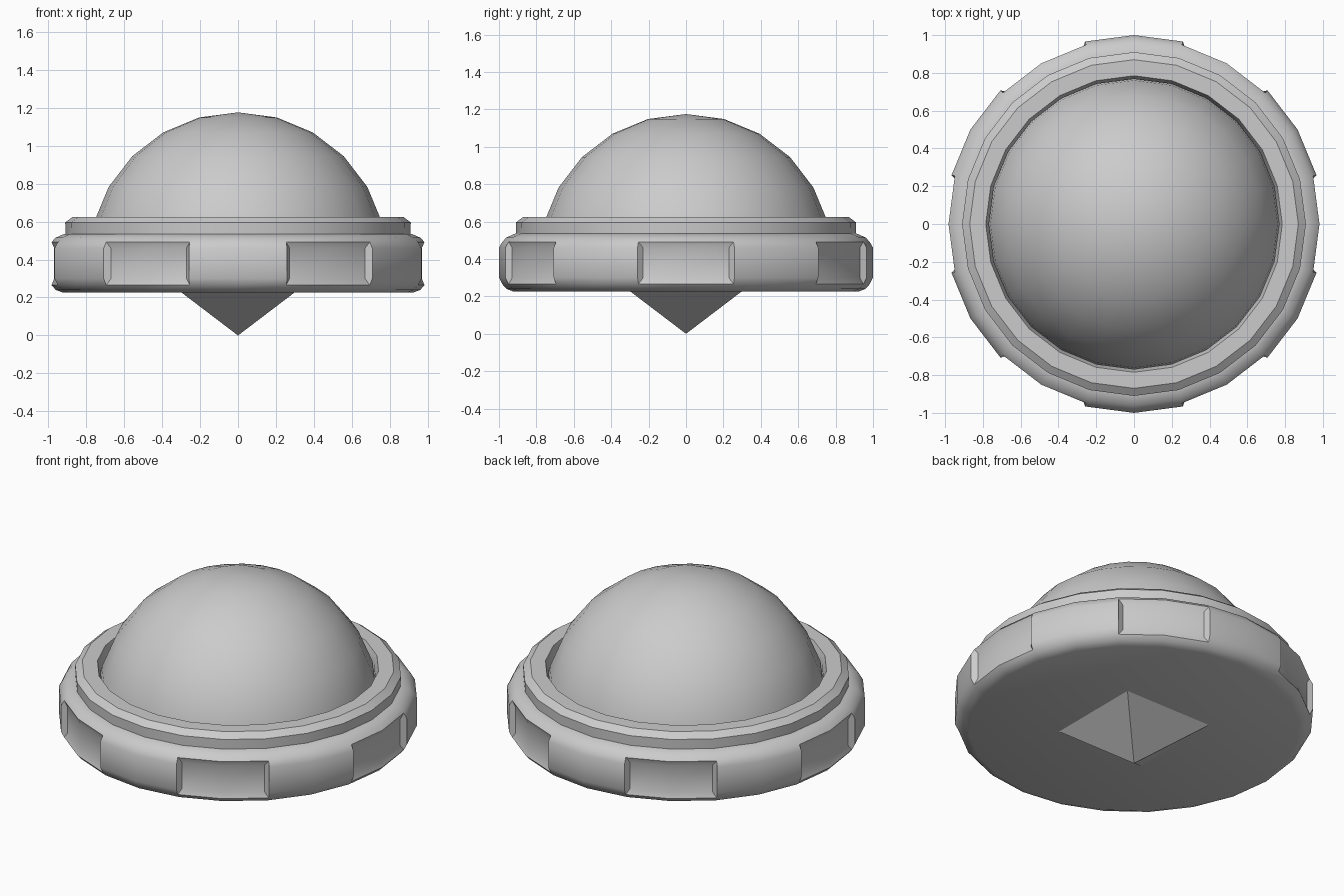
import bpy, bmesh
from math import sin, cos, pi, radians

if "Cube" in bpy.data.objects:
    bpy.data.objects.remove(bpy.data.objects["Cube"])

SEG = 24


def polar(r, deg, z):
    return (r * cos(radians(deg)), r * sin(radians(deg)), z)


def finish(bm, name, angle=None):
    bmesh.ops.recalc_face_normals(bm, faces=bm.faces[:])
    mesh = bpy.data.meshes.new(name)
    bm.to_mesh(mesh)
    bm.free()
    ob = bpy.data.objects.new(name, mesh)
    bpy.context.collection.objects.link(ob)
    if angle:
        bpy.ops.object.select_all(action='DESELECT')
        ob.select_set(True)
        bpy.context.view_layer.objects.active = ob
        bpy.ops.object.shade_smooth_by_angle(angle=radians(angle))
    return ob


def lathe(bm, profile, skip=lambda row, col: False):
    rings = [[bm.verts.new(polar(r, 360 * j / SEG, z)) for j in range(SEG)]
             for r, z in profile]
    for i in range(len(rings) - 1):
        for j in range(SEG):
            if not skip(i, j):
                k = (j + 1) % SEG
                bm.faces.new((rings[i][j], rings[i][k], rings[i + 1][k], rings[i + 1][j]))
    return rings


# Base disc with rounded edges, leaving six openings two segments wide
bm = bmesh.new()
base = [(0.92, 0.225), (0.96, 0.24), (0.982, 0.265), (1.0, 0.30),
        (1.0, 0.46), (0.982, 0.492), (0.96, 0.515), (0.915, 0.535), (0.88, 0.535)]
rings = lathe(bm, base, lambda i, j: 2 <= i <= 4 and j % 4 in (0, 3))
bm.faces.new(rings[0])

# Recessed panels with sloped frames
for c in range(0, SEG, 4):
    cols = [(c - 1) % SEG, c, c + 1]
    angles = [15 * c - 13.7, 15 * c, 15 * c + 13.7]
    low = [bm.verts.new(polar(0.968, a, 0.30)) for a in angles]
    high = [bm.verts.new(polar(0.968, a, 0.46)) for a in angles]
    for n in range(2):
        a, b = cols[n], cols[n + 1]
        bm.faces.new((low[n], low[n + 1], high[n + 1], high[n]))
        bm.faces.new((rings[2][a], rings[2][b], low[n + 1], low[n]))
        bm.faces.new((high[n], high[n + 1], rings[5][b], rings[5][a]))
    for n in (0, 2):
        side = [rings[i][cols[n]] for i in range(2, 6)]
        bm.faces.new(side + [high[n], low[n]])
finish(bm, "base_disc", 32)

# Stepped collar around the dome
bm = bmesh.new()
lathe(bm, [(0.908, 0.525), (0.91, 0.595), (0.87, 0.625), (0.785, 0.625), (0.768, 0.575), (0.768, 0.53)])
finish(bm, "collar", 25)

# Dome
bm = bmesh.new()
rings = lathe(bm, [(0.787 * sin(t * pi / 12), 0.388 + 0.787 * cos(t * pi / 12))
                   for t in range(6, 0, -1)])
top = bm.verts.new((0, 0, 1.175))
for j in range(SEG):
    bm.faces.new((rings[-1][j], rings[-1][(j + 1) % SEG], top))
finish(bm, "dome", 32)

# Four-sided point underneath
bm = bmesh.new()
tip = bm.verts.new((0, 0, 0))
h = 0.30
sq = [bm.verts.new((x * h, y * h, 0.228)) for x, y in ((-1, -1), (1, -1), (1, 1), (-1, 1))]
for n in range(4):
    bm.faces.new((sq[n], sq[(n + 1) % 4], tip))
bm.faces.new(sq)
finish(bm, "bottom_point")
